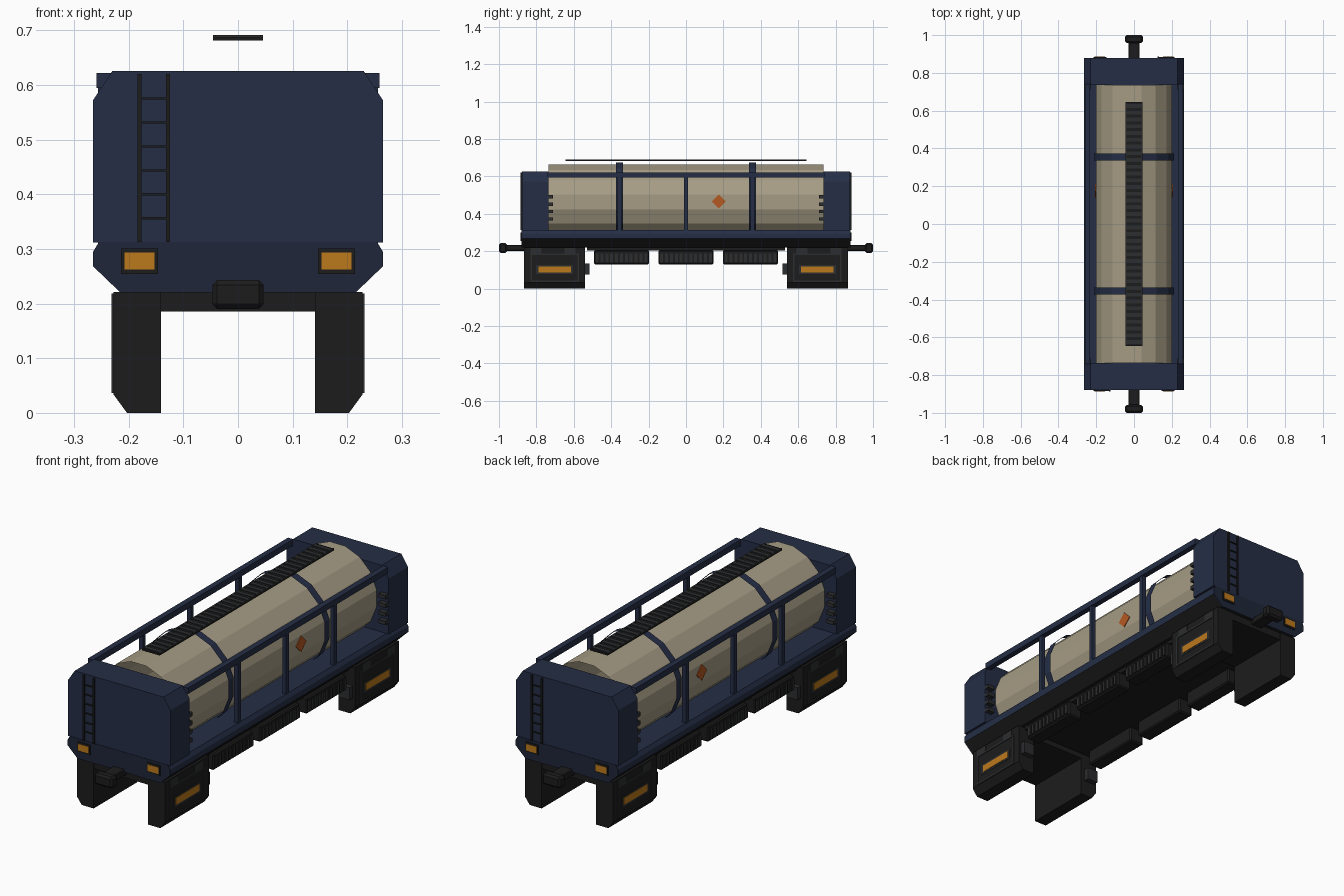
import bpy, bmesh, math

if "Cube" in bpy.data.objects:
    bpy.data.objects.remove(bpy.data.objects["Cube"])


def material(name, rgb):
    m = bpy.data.materials.new(name)
    m.diffuse_color = (*rgb, 1)
    m.use_nodes = True
    m.node_tree.nodes["Principled BSDF"].inputs["Base Color"].default_value = m.diffuse_color
    return m


NAVY = material("navy", (0.018, 0.027, 0.06))
DEEP = material("deep_navy", (0.013, 0.019, 0.04))
BLACK = material("black", (0.012, 0.012, 0.012))
GREY = material("dark_grey", (0.025, 0.026, 0.028))
CREAM = material("cream", (0.38, 0.335, 0.235))
AMBER = material("amber", (0.50, 0.19, 0.012))
ORANGE = material("orange", (0.46, 0.10, 0.015))


def finish(bm, name, mat):
    bmesh.ops.recalc_face_normals(bm, faces=bm.faces)
    me = bpy.data.meshes.new(name)
    bm.to_mesh(me)
    bm.free()
    me.materials.append(mat)
    ob = bpy.data.objects.new(name, me)
    bpy.context.collection.objects.link(ob)
    return ob


def boxes(name, mat, items, bevel=0):
    """One object from boxes given as (x0, x1, y0, y1, z0, z1)."""
    bm = bmesh.new()
    for x0, x1, y0, y1, z0, z1 in items:
        vs = bmesh.ops.create_cube(bm, size=1)["verts"]
        for v in vs:
            v.co = ((x0 + x1) / 2 + v.co.x * abs(x1 - x0),
                    (y0 + y1) / 2 + v.co.y * abs(y1 - y0),
                    (z0 + z1) / 2 + v.co.z * abs(z1 - z0))
    if bevel:
        bmesh.ops.bevel(bm, geom=bm.edges[:], offset=bevel, segments=1, affect='EDGES')
    return finish(bm, name, mat)


def prism(name, mat, profile, y0, y1, caps=True):
    """Extrude an xz profile along y."""
    bm = bmesh.new()
    a = [bm.verts.new((x, y0, z)) for x, z in profile]
    b = [bm.verts.new((x, y1, z)) for x, z in profile]
    n = len(profile)
    for i in range(n):
        j = (i + 1) % n
        bm.faces.new((a[i], a[j], b[j], b[i]))
    if caps:
        bm.faces.new(a)
        bm.faces.new(b)
    return finish(bm, name, mat)


def symmetric(half):
    """Close a right-hand half profile by mirroring it in x."""
    return half + [(-x, z) for x, z in reversed(half)]


def ring(r, n=16, zc=0.4625):
    return [(r * math.cos((i + .5) * 2 * math.pi / n),
             zc + r * math.sin((i + .5) * 2 * math.pi / n)) for i in range(n)]


# Tank shell and straps (open tubes)
prism("tank_shell", CREAM, ring(0.206), -0.735, 0.735, caps=False)
for y in (-0.355, 0.355):
    prism("tank_strap", NAVY, ring(0.2165), y - 0.019, y + 0.019, caps=False)

# Chassis: navy sill above, black sloped underside
prism("chassis_sill", NAVY, symmetric([(0.265, 0.268), (0.265, 0.295), (0.254, 0.313)]), -0.875, 0.875)
prism("chassis_underside", BLACK, symmetric([(0.215, 0.22), (0.265, 0.268)]), -0.875, 0.875)
boxes("underframe", BLACK, [(-0.2, 0.2, -0.53, 0.53, 0.203, 0.222)])

# Walkway: plate with cross slats
boxes("walkway_plate", BLACK, [(-0.046, 0.046, -0.645, 0.645, 0.681, 0.688)])
boxes("walkway_slats", GREY,
      [(-0.04, 0.04, y - 0.01, y + 0.01, 0.687, 0.691)
       for y in (-0.625 + i * 1.25 / 35 for i in range(36))]
      + [(s * 0.04, s * 0.046, -0.645, 0.645, 0.687, 0.691) for s in (-1, 1)])

# Both ends
for e in (-1, 1):
    end = "front" if e < 0 else "rear"
    prism(end + "_bulkhead", NAVY, symmetric([(0.265, 0.312), (0.265, 0.572), (0.23, 0.625)]),
          e * 0.735, e * 0.878)
    prism(end + "_buffer_plate", DEEP,
          symmetric([(0.215, 0.22), (0.265, 0.268), (0.265, 0.295), (0.254, 0.313)]),
          e * 0.874, e * 0.88)

    # Coupler
    boxes(end + "_coupler_shaft", BLACK, [(-0.03, 0.03, e * 0.86, e * 0.96, 0.202, 0.234)], 0.004)
    boxes(end + "_coupler_head", BLACK, [(-0.047, 0.047, e * 0.957, e, 0.19, 0.243)], 0.009)

    # Ladder, turned half round for the rear
    lx = e * 0.154
    boxes(end + "_ladder", BLACK,
          [(lx + s * 0.0225, lx + s * 0.03, e * 0.876, e * 0.886, 0.313, 0.62) for s in (-1, 1)]
          + [(lx - 0.025, lx + 0.025, e * 0.876, e * 0.884, z - 0.002, z + 0.002)
             for z in (0.356 + i * 0.0438 for i in range(6))])

    # Bogie cross member
    boxes(end + "_cross_member", BLACK, [(-0.15, 0.15, e * 0.54, e * 0.862, 0.185, 0.221)])

    for s in (-1, 1):
        # Marker lights
        boxes(end + "_light_housing", BLACK, [(s * 0.146, s * 0.214, e * 0.876, e * 0.884, 0.254, 0.301)])
        boxes(end + "_light", AMBER, [(s * 0.153, s * 0.208, e * 0.88, e * 0.886, 0.262, 0.293)])

        # Bulkhead vent bars
        boxes(end + "_vent_bars", GREY,
              [(s * 0.228, s * 0.264, e * 0.712, e * 0.74, z - 0.009, z + 0.009)
               for z in (0.372, 0.412, 0.452, 0.492)])

        # Bogie side leg with framed amber strip
        prism(end + "_bogie_leg", BLACK,
              [(s * 0.141, 0), (s * 0.203, 0), (s * 0.228, 0.034), (s * 0.228, 0.221), (s * 0.141, 0.221)],
              e * 0.54, e * 0.865)
        frame = [(s * 0.226, s * 0.231, e * a, e * (a + 0.008), 0.04, 0.185) for a in (0.573, 0.824)]
        frame += [(s * 0.226, s * 0.231, e * 0.573, e * 0.832, z, z + 0.008) for z in (0.036, 0.18)]
        frame += [(s * 0.226, s * 0.231, e * a, e * (a + 0.06), 0.188, 0.218) for a in (0.59, 0.772)]
        frame += [(s * 0.226, s * 0.2295, e * 0.604, e * 0.801, 0.077, 0.127)]
        boxes(end + "_bogie_frame", GREY, frame)
        boxes(end + "_bogie_strip", AMBER, [(s * 0.226, s * 0.231, e * 0.616, e * 0.789, 0.086, 0.119)])
        boxes(end + "_bogie_bumper", GREY, [(s * 0.16, s * 0.215, e * 0.515, e * 0.545, 0.075, 0.133)])

for s in (-1, 1):
    # Guard rail with posts
    boxes("guard_rail", NAVY, [(s * 0.232, s * 0.259, -0.74, 0.74, 0.594, 0.622)])
    boxes("guard_posts", NAVY,
          [(s * 0.236, s * 0.256, y - 0.01, y + 0.01, 0.31, 0.6) for y in (-0.355, 0, 0.355)])

    # Ribbed equipment boxes under the frame
    for yc in (-0.345, 0, 0.345):
        boxes("equipment_box", BLACK, [(s * 0.145, s * 0.218, yc - 0.147, yc + 0.147, 0.13, 0.205)], 0.006)
        boxes("equipment_ribs", GREY,
              [(s * 0.215, s * 0.224, y - 0.008, y + 0.008, 0.14, 0.188)
               for y in (yc - 0.13 + i * 0.026 for i in range(11))])

    # Hazard diamond
    d = boxes("hazard_diamond", ORANGE, [(-0.002, 0.002, -0.0265, 0.0265, -0.0265, 0.0265)])
    d.location = (s * 0.2035, 0.175, 0.465)
    d.rotation_euler.x = math.pi / 4
